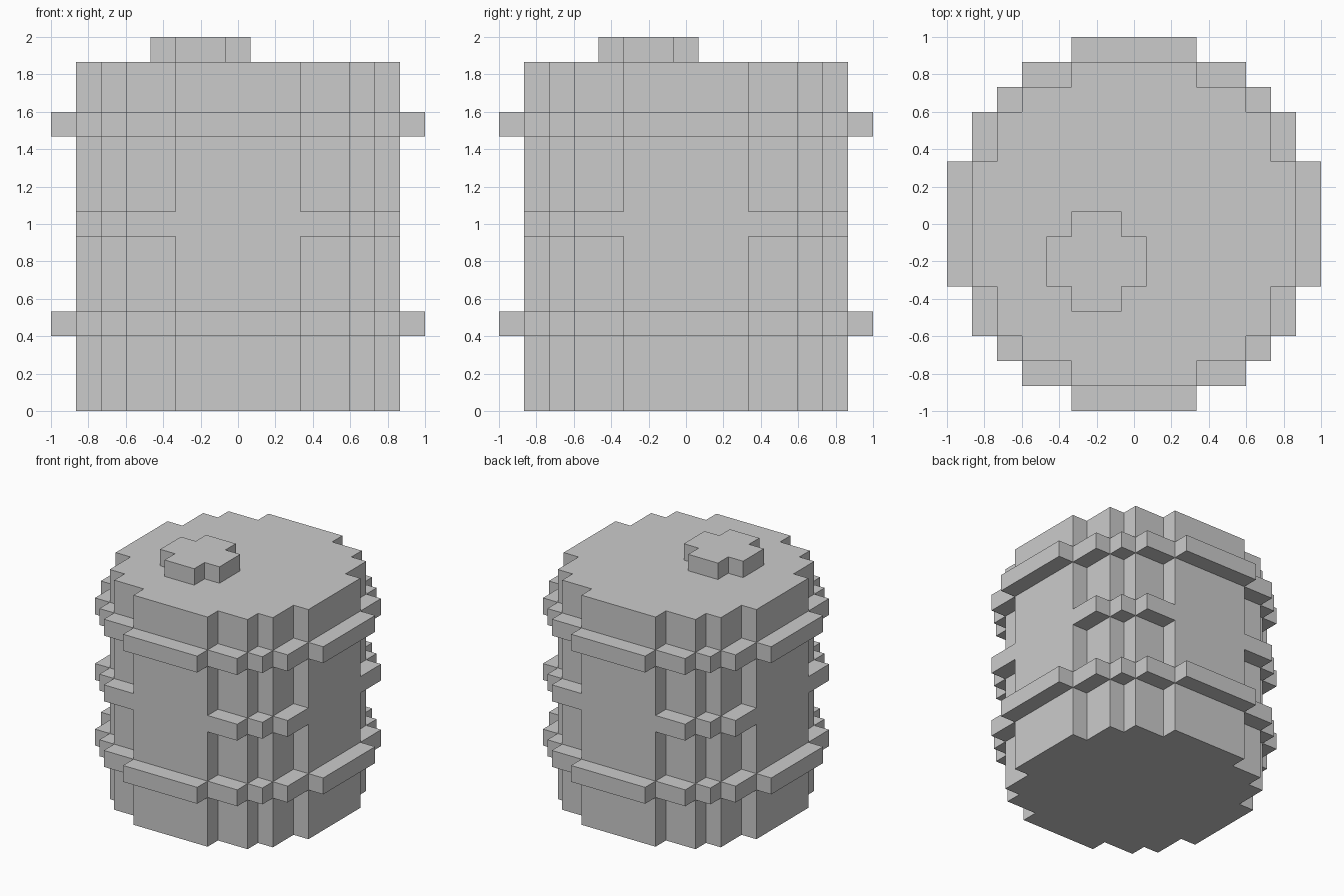
import bpy, bmesh

if "Cube" in bpy.data.objects:
    bpy.data.objects.remove(bpy.data.objects["Cube"])

U = 1 / 15  # half of one block


def prism(bm, outline, z0, z1):
    """Extrude a flat outline (in half blocks) from z0 to z1."""
    verts = [bm.verts.new((x * U, y * U, z0 * U)) for x, y in outline]
    face = bm.faces.new(verts)
    top = bmesh.ops.extrude_face_region(bm, geom=[face])["geom"]
    for v in top:
        if isinstance(v, bmesh.types.BMVert):
            v.co.z = z1 * U


def box(bm, x0, x1, y0, y1, z0, z1):
    prism(bm, [(x0, y0), (x1, y0), (x1, y1), (x0, y1)], z0, z1)


def finish(bm, name):
    bmesh.ops.recalc_face_normals(bm, faces=bm.faces)
    mesh = bpy.data.meshes.new(name)
    bm.to_mesh(mesh)
    bm.free()
    bpy.context.collection.objects.link(bpy.data.objects.new(name, mesh))


def turn_four(corner):
    """Repeat a corner's outline points by quarter turns."""
    points = []
    for _ in range(4):
        points += corner
        corner = [(-y, x) for x, y in corner]
    return points


def band(name, z, full):
    """Stepped blocks around the corners, plus side bars on a full hoop."""
    bm = bmesh.new()
    for sx in (-1, 1):
        for sy in (-1, 1):
            for x0, x1, y0, y1 in ((5, 9, 11, 13), (9, 11, 9, 11), (11, 13, 5, 9)):
                box(bm, sx * x0, sx * x1, sy * y0, sy * y1, z, z + 2)
    if full:
        for s in (-1, 1):
            box(bm, -5, 5, s * 13, s * 15, z, z + 2)
            box(bm, s * 13, s * 15, -5, 5, z, z + 2)
    finish(bm, name)


# Barrel body with stepped round outline
bm = bmesh.new()
prism(bm, turn_four([(13, -5), (13, 5), (11, 5), (11, 9), (9, 9), (9, 11), (5, 11)]
                    + [(5, 13)])[:], 0, 28)
finish(bm, "barrel_body")

# Hoops and the middle bulge
band("lower_hoop", 6, True)
band("middle_bulge", 14, False)
band("upper_hoop", 22, True)

# Cross-shaped plug on the lid, off centre
bm = bmesh.new()
cross = turn_four([(4, -2), (4, 2), (2, 2)])
prism(bm, [(x - 3, y - 3) for x, y in cross], 28, 30)
finish(bm, "lid_plug")
